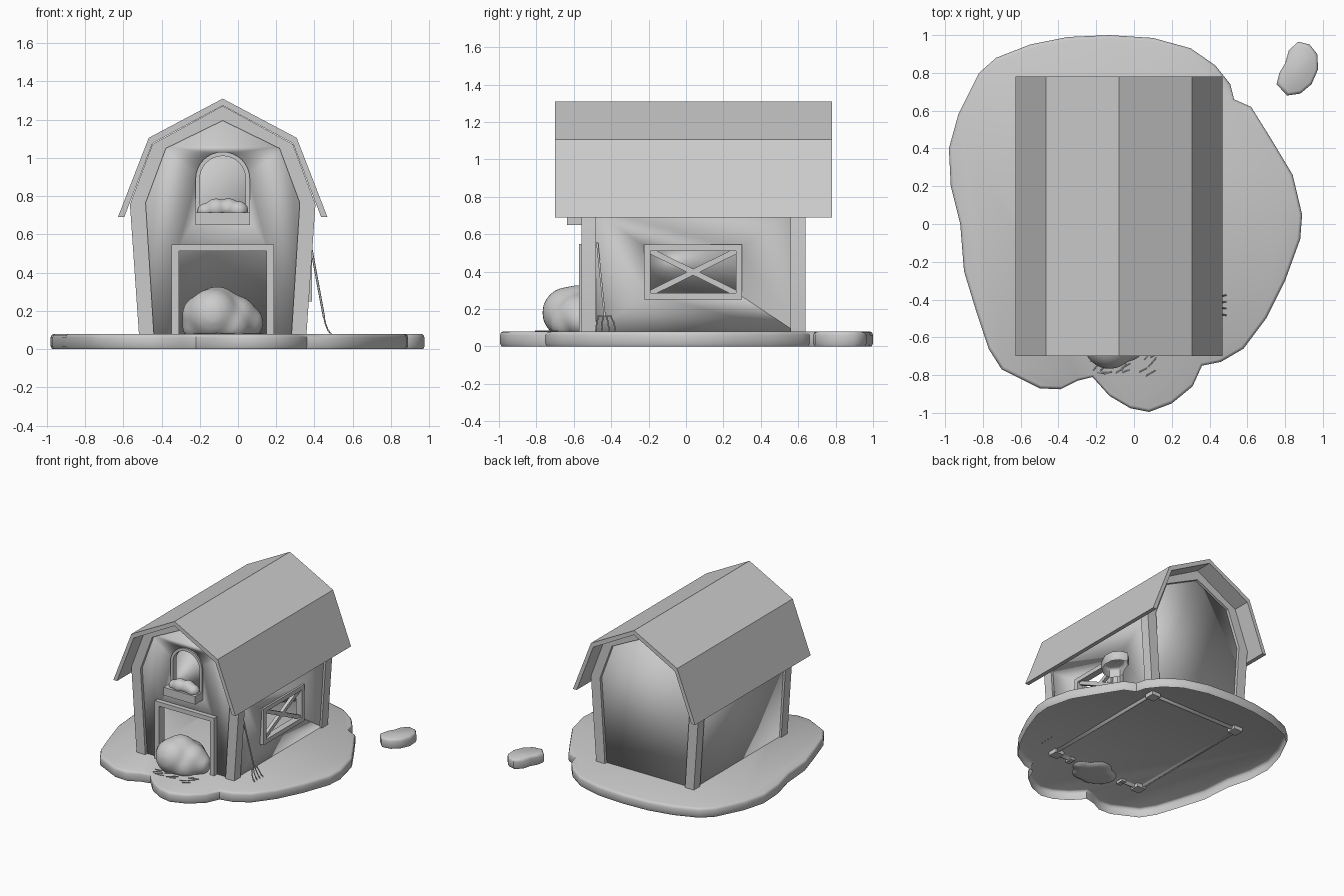
import bpy, bmesh, math, random
from mathutils import Vector

if "Cube" in bpy.data.objects:
    bpy.data.objects.remove(bpy.data.objects["Cube"])
random.seed(4)
CX = -0.08  # barn centre line


def finish(name, bm, angle=30, fix=True):
    if fix:
        bmesh.ops.recalc_face_normals(bm, faces=bm.faces[:])
    me = bpy.data.meshes.new(name)
    bm.to_mesh(me)
    bm.free()
    ob = bpy.data.objects.new(name, me)
    bpy.context.collection.objects.link(ob)
    activate(ob)
    bpy.ops.object.shade_smooth_by_angle(angle=math.radians(angle))
    return ob


def activate(ob):
    bpy.ops.object.select_all(action='DESELECT')
    ob.select_set(True)
    bpy.context.view_layer.objects.active = ob


def place(p, d, axis):
    return (p[0], d, p[1]) if axis == 'y' else (d, p[0], p[1])


def band(name, outer, inner, d0, d1, axis='y', closed=False):
    """Solid strip between two polylines, extruded along an axis."""
    bm = bmesh.new()
    rows = [[bm.verts.new(place(p, d, axis)) for p in line]
            for line, d in ((outer, d0), (inner, d0), (inner, d1), (outer, d1))]
    n = len(outer)
    for i in range(n if closed else n - 1):
        j = (i + 1) % n
        for a in range(4):
            b = (a + 1) % 4
            bm.faces.new((rows[a][i], rows[a][j], rows[b][j], rows[b][i]))
    if not closed:
        bm.faces.new([r[0] for r in rows])
        bm.faces.new([r[-1] for r in rows])
    return finish(name, bm)


def prism(name, pts, d0, d1, axis='y'):
    bm = bmesh.new()
    a, b = [[bm.verts.new(place(p, d, axis)) for p in pts] for d in (d0, d1)]
    bm.faces.new(a)
    bm.faces.new(b)
    for i in range(len(pts)):
        j = (i + 1) % len(pts)
        bm.faces.new((a[i], a[j], b[j], b[i]))
    return finish(name, bm)


def mirror(half):
    """Half profile from foot to apex -> full profile about the barn centre."""
    return [(CX - x, z) for x, z in half] + [(CX + x, z) for x, z in half[-2::-1]]


def slab(name, pts, centre):
    """Ground patch with rounded rim and open underside."""
    bm = bmesh.new()
    c = Vector(centre)
    size = max((Vector(p) - c).length for p in pts)
    rings = []
    for z, inset in ((0, .01), (.015, 0), (.06, 0), (.074, .006), (.08, .02)):
        s = 1 - inset / size
        rings.append([bm.verts.new((*(c + (Vector(p) - c) * s), z)) for p in pts])
    for lo, hi in zip(rings, rings[1:]):
        for i in range(len(pts)):
            j = (i + 1) % len(pts)
            bm.faces.new((lo[i], lo[j], hi[j], hi[i]))
    bm.faces.new(rings[-1])
    return finish(name, bm, 45)


def blob(name, lobes, voxel, floor):
    """Lumpy heap: merged spheres, remeshed and smoothed."""
    bm = bmesh.new()
    for x, y, z, r in lobes:
        new = bmesh.ops.create_icosphere(bm, subdivisions=3, radius=r)['verts']
        for v in new:
            v.co += Vector((x, y, z))
            v.co.z = max(v.co.z, floor - .001 * r)
    ob = finish(name, bm, 180, False)
    m = ob.modifiers.new('merge', 'REMESH')
    m.mode, m.voxel_size, m.use_smooth_shade = 'VOXEL', voxel, True
    m = ob.modifiers.new('soften', 'SMOOTH')
    m.factor, m.iterations = .5, 4
    return ob


def tubes(name, paths, r):
    cu = bpy.data.curves.new(name, 'CURVE')
    cu.dimensions, cu.bevel_depth, cu.bevel_resolution, cu.use_fill_caps = '3D', r, 1, True
    for path in paths:
        sp = cu.splines.new('POLY')
        sp.points.add(len(path) - 1)
        for p, co in zip(sp.points, path):
            p.co = (*co, 1)
    ob = bpy.data.objects.new(name, cu)
    bpy.context.collection.objects.link(ob)
    activate(ob)
    bpy.ops.object.convert(target='MESH')
    return ob


# ground patch and stray patch
slab('ground_patch', [
    (-.13, 1), (.1, .985), (.3, .93), (.43, .84), (.51, .74), (.53, .66), (.62, .62), (.72, .46),
    (.84, .26), (.89, .05), (.88, -.08), (.8, -.3), (.7, -.5), (.58, -.66), (.46, -.73), (.36, -.75),
    (.31, -.86), (.2, -.95), (.08, -.995), (-.02, -.975), (-.13, -.91), (-.22, -.81), (-.3, -.83),
    (-.39, -.875), (-.5, -.87), (-.7, -.77), (-.77, -.66), (-.83, -.48), (-.9, -.25), (-.92, 0),
    (-.97, .2), (-.98, .4), (-.93, .58), (-.82, .8), (-.73, .88), (-.55, .95), (-.35, .99)], (-.05, 0))
slab('small_patch', [(.755, .74), (.77, .8), (.8, .85), (.82, .92), (.87, .965), (.93, .95),
                     (.97, .9), (.975, .82), (.94, .74), (.88, .69), (.81, .68)], (.87, .82))

# gambrel roof
band('roof', mirror([(.548, .69), (.387, 1.105), (0, 1.31)]),
     mirror([(.515, .69), (.367, 1.076), (0, 1.274)]), -.70, .78)

# gable trims, front and back, wrapping the corners
for name, y0, y1 in (('front_trim', -.56, -.48), ('back_trim', .56, .64)):
    band(name, mirror([(.436, .05), (.485, .757), (.367, 1.072), (0, 1.272)]),
         mirror([(.358, .05), (.403, .765), (.297, 1.05), (0, 1.195)]), y0, y1)

# thin-walled barn body
prof = mirror([(.412, .06), (.46, .757), (.352, 1.065), (0, 1.262)])
bm = bmesh.new()
f, b = [[bm.verts.new((x, y, z)) for x, z in prof] for y in (-.525, .605)]
bm.faces.new(f)
bm.faces.new(b[::-1])
for i, j in ((0, 1), (-2, -1)):
    bm.faces.new((f[i], b[i], b[j], f[j]))
walls = finish('barn_walls', bm)
m = walls.modifiers.new('thickness', 'SOLIDIFY')
m.thickness, m.offset = .025, 0
bpy.ops.object.modifier_apply(modifier=m.name)


def arch(r, z0=.7, zc=.89, n=16):
    return ([(CX - r, z0)] + [(CX - r * math.cos(math.pi * i / n), zc + r * math.sin(math.pi * i / n))
                              for i in range(n + 1)] + [(CX + r, z0)])


def rect(x0, x1, z0, z1):
    return [(x0, z0), (x0, z1), (x1, z1), (x1, z0)]


# door, loft and side window openings
for pts, d0, d1, axis in ((rect(CX - .235, CX + .235, .03, .525), -.7, -.4, 'y'),
                          (arch(.13), -.7, -.4, 'y'),
                          (rect(-.2, .28, .28, .52), .2, .6, 'x')):
    cutter = prism('cutter', pts, d0, d1, axis)
    cutter.hide_render = True
    m = walls.modifiers.new('opening', 'BOOLEAN')
    m.operation, m.object, m.solver = 'DIFFERENCE', cutter, 'EXACT'
    activate(walls)
    bpy.ops.object.modifier_apply(modifier=m.name)
    bpy.data.objects.remove(cutter)

# frames
band('door_frame', rect(CX - .267, CX + .267, .06, .548), rect(CX - .228, CX + .228, .06, .513), -.572, -.505)
band('loft_frame', arch(.142), arch(.12), -.55, -.505)
band('side_window_frame', rect(-.225, .3, .25, .545), rect(-.19, .267, .285, .51), .335, .388, 'x', True)
for name, za, zb in (('window_brace_up', .285, .51), ('window_brace_down', .51, .285)):
    band(name, [(-.19, za + .017), (.267, zb + .017)], [(-.19, za - .017), (.267, zb - .017)], .345, .372, 'x')

# loft hay box and hay
prism('hay_box', rect(CX - .142, CX + .142, .65, .715), -.637, -.51)
blob('loft_hay', [(-.17, -.57, .72, .045), (-.115, -.58, .735, .055), (-.05, -.57, .735, .056),
                  (.005, -.58, .725, .05)], .012, .705)

# hay heap in the doorway
blob('hay_heap', [(-.19, -.6, .18, .105), (-.13, -.63, .18, .14), (-.11, -.58, .2, .13),
                  (-.02, -.57, .16, .125), (.045, -.56, .14, .09), (-.17, -.58, .13, .125),
                  (-.04, -.62, .13, .11), (-.08, -.5, .15, .12)], .02, .06)

# loose straws
straws = []
for _ in range(16):
    p = Vector((random.uniform(-.22, .13), random.uniform(-.8, -.68), .083))
    a = random.uniform(-.2, 1)
    d = Vector((math.cos(a), math.sin(a), 0)) * random.uniform(.02, .035)
    straws.append((p - d, p + d))
tubes('loose_straws', straws, .003)

# pitchfork leaning on the right wall
tubes('fork_handle', [((.378, -.475, .555), (.45, -.435, .165))], .006)
tines = [[(.45, -.435 + t * .03, .165), (.458, -.432 + t * .045, .13), (.47, -.43 + t * .05, .1),
          (.488, -.43 + t * .053, .078)] for t in (-1, -.33, .33, 1)]
tubes('fork_tines', tines + [[(.45, -.475, .163), (.45, -.395, .163)]], .004)
